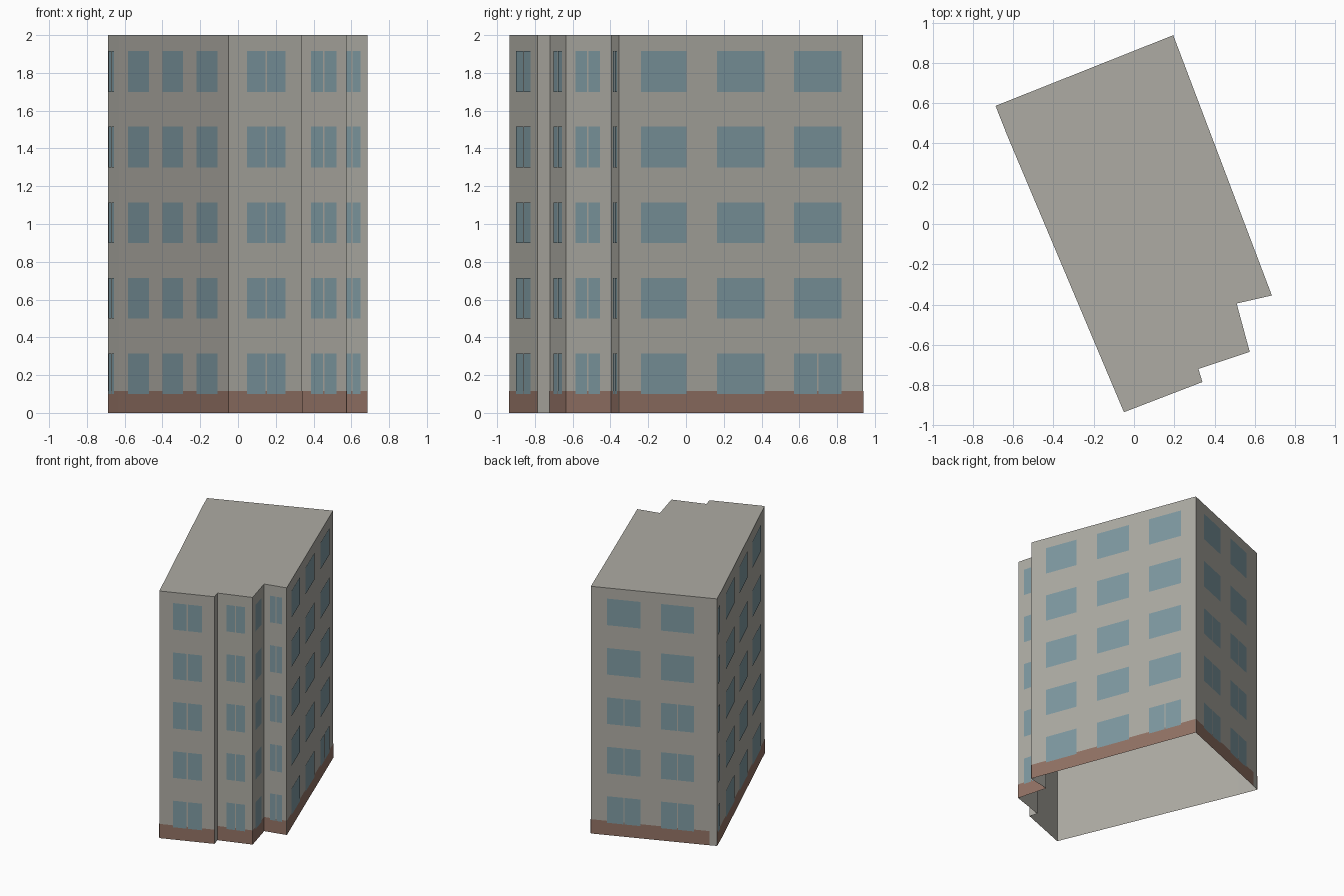
import bpy, bmesh
from mathutils import Vector

cube = bpy.data.objects.get("Cube")
if cube:
    bpy.data.objects.remove(cube, do_unlink=True)


def material(name, rgb):
    m = bpy.data.materials.new(name)
    m.use_nodes = True
    m.diffuse_color = (*rgb, 1)
    m.node_tree.nodes["Principled BSDF"].inputs["Base Color"].default_value = (*rgb, 1)
    return m


CONCRETE = material("warm grey concrete", (0.42, 0.41, 0.37))
BRICK = material("brown plinth", (0.29, 0.17, 0.13))
GLASS = material("blue grey glass", (0.21, 0.32, 0.36))

HEIGHT, PLINTH, FLOORS, STOREY = 2.0, 0.115, 5, 0.4
SILL, PANE_HEIGHT, MULLION = 0.10, 0.215, 0.008

# Footprint corners, anticlockwise from the front corner
corners = [Vector(p) for p in (
    (-0.05, -0.935), (0.34, -0.785), (0.32, -0.72), (0.575, -0.635), (0.51, -0.395),
    (0.685, -0.355), (0.195, 0.938), (-0.688, 0.587), (-0.63, 0.44))]

# Per wall: name, plinth extent, window spans along the wall, floors with split panes
ALL = set(range(FLOORS))
walls = [
    ("front_wall", 1, [(0.245, 0.77, ALL)]),
    ("notch_wall", 0, []),
    ("bay_front", 1, [(0.255, 0.785, ALL)]),
    ("bay_side", 1, [(0.21, 0.75, ALL)]),
    ("corner_wall", 1, [(0.26, 0.79, ALL)]),
    ("right_wall", 1, [(0.09, 0.275, ()), (0.40, 0.595, ()), (0.715, 0.91, {0})]),
    ("back_wall", 0.94, [(0.13, 0.395, {0, 1, 2}), (0.555, 0.82, {0, 1, 2})]),
    ("left_end", 1, [(0.1, 0.58, ALL)]),
    ("left_wall", 1, [(0.085, 0.28, ()), (0.40, 0.59, ()), (0.71, 0.905, ())]),
]


def finish(name, bm, mat):
    mesh = bpy.data.meshes.new(name)
    bm.to_mesh(mesh)
    bm.free()
    mesh.materials.append(mat)
    bpy.context.collection.objects.link(bpy.data.objects.new(name, mesh))


def plate(bm, a, b, start, end, low, high, offset):
    """Thin upright sheet between two distances along the wall a-b."""
    d = (b - a).normalized()
    out = Vector((d.y, -d.x)) * offset
    p, q = a + d * start + out, a + d * end + out
    bm.faces.new([bm.verts.new((*c, z)) for c, z in ((p, low), (q, low), (q, high), (p, high))])


# Shell: walls and flat roof, open underneath
bm = bmesh.new()
base = [bm.verts.new((*c, 0)) for c in corners]
top = [bm.verts.new((*c, HEIGHT)) for c in corners]
for i in range(len(corners)):
    j = (i + 1) % len(corners)
    bm.faces.new((base[i], base[j], top[j], top[i]))
bm.faces.new(top)
finish("building_shell", bm, CONCRETE)

# Plinth band and windows on each wall
for i, (name, extent, spans) in enumerate(walls):
    a, b = corners[i], corners[(i + 1) % len(corners)]
    length = (b - a).length
    if extent:
        bm = bmesh.new()
        plate(bm, a, b, 0, length * extent, 0, PLINTH, 0.0015)
        finish(name + "_plinth", bm, BRICK)
    if not spans:
        continue
    bm = bmesh.new()
    for s, e, split in spans:
        s, e = s * length, e * length
        for floor in range(FLOORS):
            z = SILL + floor * STOREY
            mid, half = (s + e) / 2, MULLION / 2
            panes = [(s, mid - half), (mid + half, e)] if floor in split else [(s, e)]
            for p, q in panes:
                plate(bm, a, b, p, q, z, z + PANE_HEIGHT, 0.003)
    finish(name + "_windows", bm, GLASS)
